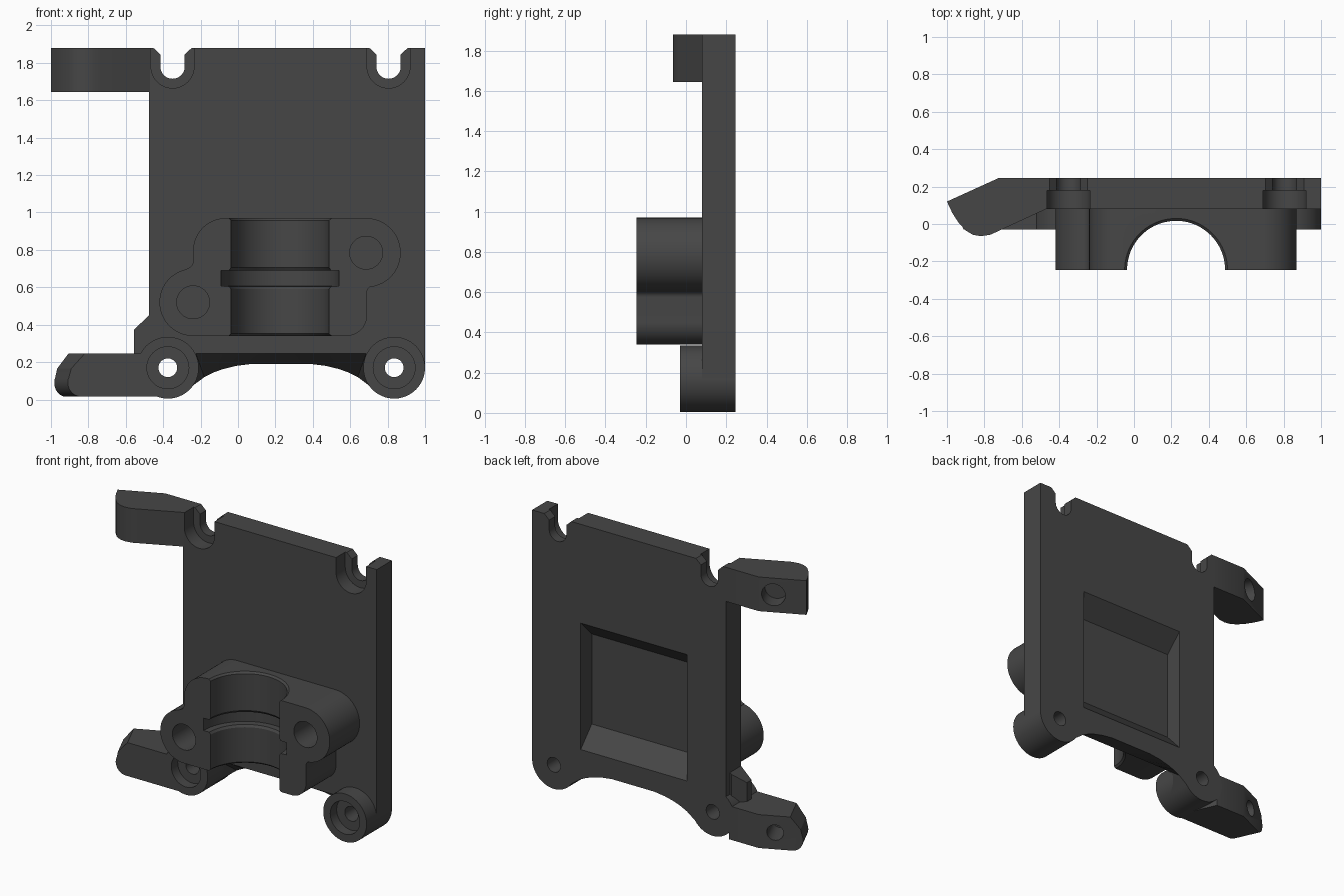
import bpy, bmesh, math
from mathutils import Vector

if "Cube" in bpy.data.objects:
    bpy.data.objects.remove(bpy.data.objects["Cube"])

mat = bpy.data.materials.new("dark_grey_plastic")
mat.diffuse_color = (0.062, 0.062, 0.062, 1)
mat.use_nodes = True
mat.node_tree.nodes["Principled BSDF"].inputs["Base Color"].default_value = mat.diffuse_color


def loft(name, rings):
    """Solid skinned through rings of 3D points, capped at both ends."""
    bm = bmesh.new()
    rows = [[bm.verts.new(p) for p in ring] for ring in rings]
    n = len(rows[0])
    for a, b in zip(rows, rows[1:]):
        for i in range(n):
            j = (i + 1) % n
            bm.faces.new((a[i], a[j], b[j], b[i]))
    bm.faces.new(rows[0])
    bm.faces.new(rows[-1])
    bmesh.ops.recalc_face_normals(bm, faces=bm.faces)
    me = bpy.data.meshes.new(name)
    bm.to_mesh(me)
    bm.free()
    me.materials.append(mat)
    ob = bpy.data.objects.new(name, me)
    bpy.context.collection.objects.link(ob)
    return ob


def prism_y(name, pts, y0, y1, shift=0.0):
    """Front-view outline (x, z) extruded along y, optionally sheared in x."""
    return loft(name, [[(x, y0, z) for x, z in pts], [(x + shift, y1, z) for x, z in pts]])


def prism_z(name, pts, z0, z1):
    return loft(name, [[(x, y, z0) for x, y in pts], [(x, y, z1) for x, y in pts]])


def arc(cx, cz, r, a0, a1, n=16):
    angles = [math.radians(a0 + (a1 - a0) * i / n) for i in range(n + 1)]
    return [(cx + r * math.cos(a), cz + r * math.sin(a)) for a in angles]


def circle(cx, cz, r, n=48):
    return arc(cx, cz, r, 0, 360 - 360 / n, n - 1)


def rod(name, start, direction, r, depth, n=40):
    """Cylinder along a horizontal direction."""
    d = Vector(direction).normalized()
    u, s = Vector((0, 0, 1)), Vector(start)
    v = d.cross(u)
    ring = [u * a + v * b for a, b in circle(0, 0, r, n)]
    return loft(name, [[s + p for p in ring], [s + d * depth + p for p in ring]])


def boolean(ob, tools, op='DIFFERENCE'):
    for t in tools:
        m = ob.modifiers.new("cut", 'BOOLEAN')
        m.operation, m.solver, m.object = op, 'EXACT', t
    bpy.context.view_layer.update()
    me = bpy.data.meshes.new_from_object(ob.evaluated_get(bpy.context.evaluated_depsgraph_get()))
    ob.modifiers.clear()
    ob.data = me


BACK, FACE, PAD = 0.245, 0.08, -0.03
BOSSES = [(-0.375, 0.17), (0.835, 0.17)]
SLOTS = [-0.35, 0.805]
parts, tools = [], []


def tool(ob):
    tools.append(ob)
    return ob


# Back plate: arched lower edge, whose underside slopes from front to back
top = [(1.0, 1.88), (-0.475, 1.88), (-0.475, 0.039)]
left = arc(-0.375, 0.17, 0.165, 232.6, 325, 10)
right = arc(0.835, 0.17, 0.165, 215, 360, 16)
arch_back = [(-0.18, 0.12), (-0.13, 0.145), (-0.08, 0.163), (-0.01, 0.18), (0.07, 0.19)]
arch_back += [(0.46 - x, z) for x, z in reversed(arch_back)]
arch_front = [(-0.225 + 0.91 * i / 9, 0.245) for i in range(10)]
plate = loft("back_plate", [
    [(x, FACE, z) for x, z in top + left + arch_front + right],
    [(x, BACK, z) for x, z in top + left + arch_back + right]])

# Open slots with a wider screw seat in the top edge
slot_tools = []
for x in SLOTS:
    seat = arc(x, 1.78, 0.115, 180, 360, 24) + [(x + 0.115, 1.95), (x - 0.115, 1.95)]
    slot = arc(x, 1.78, 0.065, 180, 360, 24) + [
        (x + 0.065, 1.845), (x + 0.108, 1.885), (x + 0.108, 1.95),
        (x - 0.108, 1.95), (x - 0.108, 1.885), (x - 0.065, 1.845)]
    slot_tools += [tool(prism_y("seat_cutter", seat, 0.0, 0.18)),
                   tool(prism_y("slot_cutter", slot, 0.1, 0.3))]

# Screw holes through the lower bosses
hole_tools = []
for x, z in BOSSES:
    hole_tools += [tool(prism_y("bore_cutter", circle(x, z, 0.05), -0.1, 0.3)),
                   tool(prism_y("counterbore_cutter", circle(x, z, 0.112), -0.1, 0.04))]

# Rear pocket with sloped top and bottom walls
pocket = tool(loft("pocket_cutter", [
    [(x, y, z) for x, z in ((-0.18, lo), (0.63, lo), (0.63, hi), (-0.18, hi))]
    for y, lo, hi in ((0.125, 0.46, 1.08), (BACK, 0.33, 1.2), (0.3, 0.33, 1.2))]))
boolean(plate, slot_tools + hole_tools + [pocket])
parts.append(plate)

# Lower bosses
for side, (x, z) in zip(("left", "right"), BOSSES):
    boss = prism_y(side + "_boss", circle(x, z, 0.165, 64), PAD, BACK)
    boolean(boss, hole_tools)
    parts.append(boss)

# Bearing block with two screw lobes
outline = (arc(-0.065, 0.795, 0.175, 90, 180) + [(-0.24, 0.74)]
           + arc(-0.28, 0.74, 0.04, 0, -80, 6)
           + arc(-0.24, 0.52, 0.18, 100, 270, 28)
           + arc(0.58, 0.45, 0.11, -90, 0)
           + [(0.69, 0.575)] + arc(0.72, 0.575, 0.03, 180, 95, 6)
           + arc(0.685, 0.785, 0.185, -80, 90, 28))
block = prism_y("bearing_block", outline, -0.245, FACE + 0.005)

# Half-round bearing seat with a retaining groove
profile = [(0.30, 0.275), (0.34, 0.275), (0.352, 0.262), (0.59, 0.262), (0.605, 0.272),
           (0.606, 0.315), (0.69, 0.315), (0.691, 0.272), (0.705, 0.262), (0.958, 0.262),
           (0.97, 0.275), (1.0, 0.275)]
seat = tool(loft("bearing_cutter", [
    [(x, y, z) for x, y in circle(0.225, -0.245, r, 80)] for z, r in profile]))
lobe_holes = [tool(prism_y("lobe_cutter", circle(x, z, 0.088), -0.3, -0.02))
              for x, z in ((0.685, 0.785), (-0.24, 0.52))]
boolean(block, [seat] + lobe_holes)
parts.append(block)

# Arms share a slanted rear face; their blind holes run square to it
slant_in = (0.125, -0.275, 0)
upper = prism_z("upper_arm", [
    (-0.47, BACK), (-0.725, BACK), (-1.0, 0.12), (-0.972, 0.06), (-0.94, 0.01),
    (-0.90, -0.035), (-0.86, -0.058), (-0.82, -0.065), (-0.77, -0.058), (-0.73, -0.04),
    (-0.47, FACE)], 1.645, 1.88)
start = Vector((-0.81, 0.206, 1.765)) - Vector(slant_in) * 0.2
boolean(upper, [tool(rod("upper_arm_cutter", start, slant_in, 0.075, 0.17))])
parts.append(upper)

lower_outline = ([(-0.375, 0.245), (-0.82, 0.245), (-0.892, 0.165)]
                 + arc(-0.835, 0.09, 0.075, 155, 270, 12) + [(-0.375, 0.015)])
lower = prism_y("lower_arm", lower_outline, PAD, 0.27, -0.1365)
plan = tool(prism_z("lower_arm_plan", [
    (-0.375, BACK), (-0.725, BACK), (-1.055, 0.095), (-1.055, -0.03), (-0.375, -0.03)], -0.1, 0.4))
boolean(lower, [plan], 'INTERSECT')
start = Vector((-0.82, 0.202, 0.13)) - Vector(slant_in) * 0.2
boolean(lower, hole_tools + [tool(rod("lower_arm_cutter", start, slant_in, 0.053, 0.25))])
parts.append(lower)

# Gusset between lower arm and plate edge
gusset = prism_y("gusset", [(-0.47, 0.24), (-0.555, 0.24), (-0.555, 0.375), (-0.47, 0.455)],
                 FACE, 0.2)
corner = tool(prism_z("gusset_cutter", [(-0.475, 0.21), (-0.6, 0.085), (-0.6, 0.21)], 0.1, 0.6))
boolean(gusset, [corner])
parts.append(gusset)

for t in tools:
    bpy.data.objects.remove(t)

# Smooth the round walls, keep the edges sharp
for ob in parts:
    bpy.ops.object.select_all(action='DESELECT')
    ob.select_set(True)
    bpy.context.view_layer.objects.active = ob
    bpy.ops.object.shade_smooth_by_angle(angle=math.radians(25))
